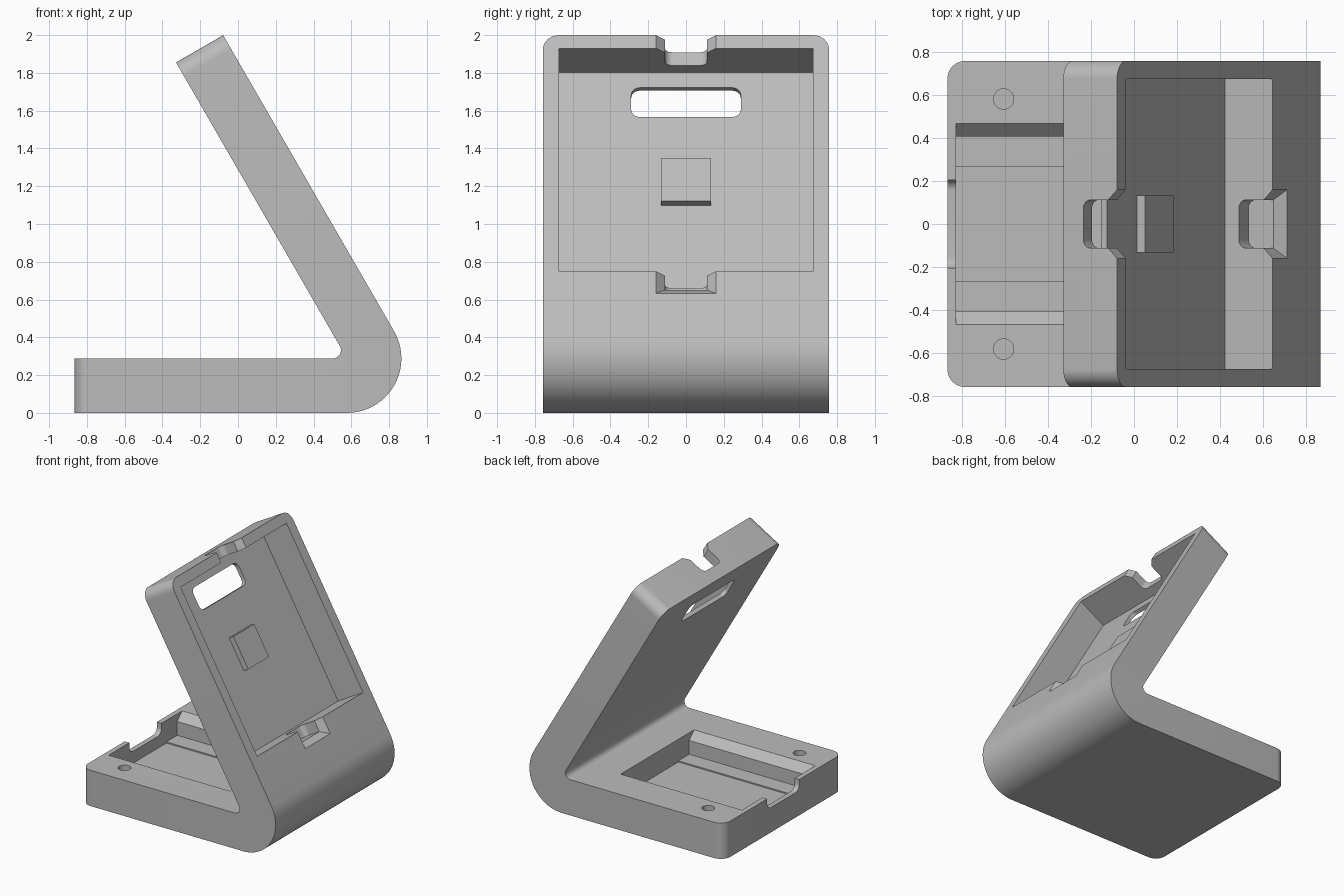
import bpy, bmesh
from math import sin, cos, pi, radians, sqrt
from mathutils import Vector, Matrix

if "Cube" in bpy.data.objects:
    bpy.data.objects.remove(bpy.data.objects["Cube"], do_unlink=True)

grey = bpy.data.materials.new("plain grey")
grey.use_nodes = True
GREY = (0.5, 0.5, 0.5, 1)
grey.diffuse_color = GREY
grey.node_tree.nodes["Principled BSDF"].inputs["Base Color"].default_value = GREY

# Main sizes: plate thickness, half width, inner corner of the bend, leaning plate length
T, W, BEND, LENGTH, END = 0.288, 0.757, 0.577, 1.81, -0.866
UP = Vector((-0.5, 0, sqrt(0.75)))      # along the leaning plate
OUT = Vector((sqrt(0.75), 0, 0.5))      # out of its display face
ACROSS = Vector((0, 1, 0))
CORNER = Vector((BEND, 0, T))


def frame(x, y, origin):
    m = Matrix((x, y, x.cross(y))).transposed().to_4x4()
    m.translation = origin
    return m


FLAT = Matrix.Identity(4)
LEAN = frame(ACROSS, UP, CORNER)                 # (across, up, out)
ALONG = frame(ACROSS, OUT, CORNER)               # (across, out, down)
SIDE = frame(ACROSS, Vector((0, 0, 1)), Vector())  # (across, height, x)


def arc(cx, cy, r, a0, a1, n=8):
    angles = [radians(a0 + (a1 - a0) * i / n) for i in range(n + 1)]
    return [(cx + r * cos(a), cy + r * sin(a)) for a in angles]


def rect(x0, x1, y0, y1):
    return [(x0, y0), (x1, y0), (x1, y1), (x0, y1)]


def round_rect(x0, x1, y0, y1, r):
    return (arc(x0 + r, y0 + r, r, 180, 270) + arc(x1 - r, y0 + r, r, 270, 360)
            + arc(x1 - r, y1 - r, r, 0, 90) + arc(x0 + r, y1 - r, r, 90, 180))


def round_bottom(half, low, high, r):
    return (arc(r - half, low + r, r, 180, 270) + arc(half - r, low + r, r, 270, 360)
            + [(half, high), (-half, high)])


def loft(name, low, z0, z1, m, high=None, round_ends=0):
    """Solid between two matching outlines, placed by a frame."""
    bm = bmesh.new()
    rings = [[bm.verts.new(m @ Vector((x, y, z))) for x, y in pts]
             for pts, z in ((low, z0), (high or low, z1))]
    bm.faces.new(rings[0][::-1])
    bm.faces.new(rings[1])
    n = len(low)
    for i in range(n):
        j = (i + 1) % n
        bm.faces.new((rings[0][i], rings[0][j], rings[1][j], rings[1][i]))
    bmesh.ops.recalc_face_normals(bm, faces=bm.faces)
    if round_ends:
        tip = (CORNER + UP * (LENGTH - 0.01)).dot(UP)
        edges = [e for e in bm.edges if abs((e.verts[0].co - e.verts[1].co).y) < 0.01
                 and (all(v.co.x < END + 0.01 for v in e.verts)
                      or all(v.co.dot(UP) > tip for v in e.verts))]
        bmesh.ops.bevel(bm, geom=edges, offset=round_ends, segments=10,
                        profile=0.5, affect='EDGES')
    mesh = bpy.data.meshes.new(name)
    bm.to_mesh(mesh)
    bm.free()
    mesh.materials.append(grey)
    ob = bpy.data.objects.new(name, mesh)
    bpy.context.collection.objects.link(ob)
    return ob


# Bent stand body, drawn from the side and extruded across
inner = 0.044
run = inner * sqrt(3)
tip_in = CORNER + UP * LENGTH
tip_out = tip_in + OUT * T
profile = ([(END, 0)] + arc(BEND, T, T, -90, 30, 24)
           + [(tip_out.x, tip_out.z), (tip_in.x, tip_in.z)]
           + arc(BEND - run, T + inner, inner, 30, -90, 12) + [(END, T)])
FRONT = frame(Vector((1, 0, 0)), Vector((0, 0, 1)), Vector())
body = loft("stand_body", profile, -W, W, FRONT, round_ends=0.085)


def cut(*args, **kw):
    cutter = loft("cutter", *args, **kw)
    cutter.hide_render = True
    mod = body.modifiers.new("cut", 'BOOLEAN')
    mod.operation, mod.solver, mod.object = 'DIFFERENCE', 'EXACT', cutter
    bpy.context.view_layer.objects.active = body
    bpy.ops.object.modifier_apply(modifier=mod.name)
    bpy.data.objects.remove(cutter, do_unlink=True)


# Device pocket and the window slot through its floor
FLOOR = 0.032
cut(rect(-0.673, 0.673, 0.367, 1.73), FLOOR, 0.4, LEAN)
cut(round_rect(-0.29, 0.29, 1.458, 1.637, 0.045), -0.1, 0.1, LEAN)

# Cable notches in the upper and lower pocket walls, flared at the face
FLARE = 0.055
for t0, t1, end_flare in ((1.68, 1.9, 0), (0.279, 0.42, FLARE)):
    cut(round_bottom(0.112, 0.107, 0.4, 0.04), -t1, -t0, ALONG)
    cut(rect(-0.112, 0.112, t0, t1), 0.241, 0.241 + FLARE, LEAN,
        high=rect(-0.112 - FLARE, 0.112 + FLARE, t0 - end_flare, t1))

# Tray in the base with sloped side rims, and the notch in its end wall
X0, X1, TRAY = -0.825, 0.255, 0.115
cut(rect(X0, X1, -0.405, 0.405), TRAY, 0.4, FLAT)
cut([(-0.405, 0.226), (0.405, 0.226), (0.477, 0.298), (-0.477, 0.298)], X0, X1, SIDE)
cut(rect(X0, X1, -0.267, 0.267), TRAY - 0.01, 0.2, FLAT)
cut(round_bottom(0.205, 0.2, 0.4, 0.05), -1, X0 + 0.02, SIDE)

# Screw holes
for side in (-1, 1):
    cut(arc(-0.605, side * 0.58, 0.047, 0, 345, 23), 0.19, 0.4, FLAT)

# Raised pad on the pocket floor
pad = loft("raised_pad", rect(-0.132, 0.132, 0.918, 1.183), FLOOR - 0.01, FLOOR + 0.044, LEAN)

for ob in (body, pad):
    bpy.ops.object.select_all(action='DESELECT')
    ob.select_set(True)
    bpy.context.view_layer.objects.active = ob
    bpy.ops.object.shade_smooth_by_angle(angle=radians(30))
